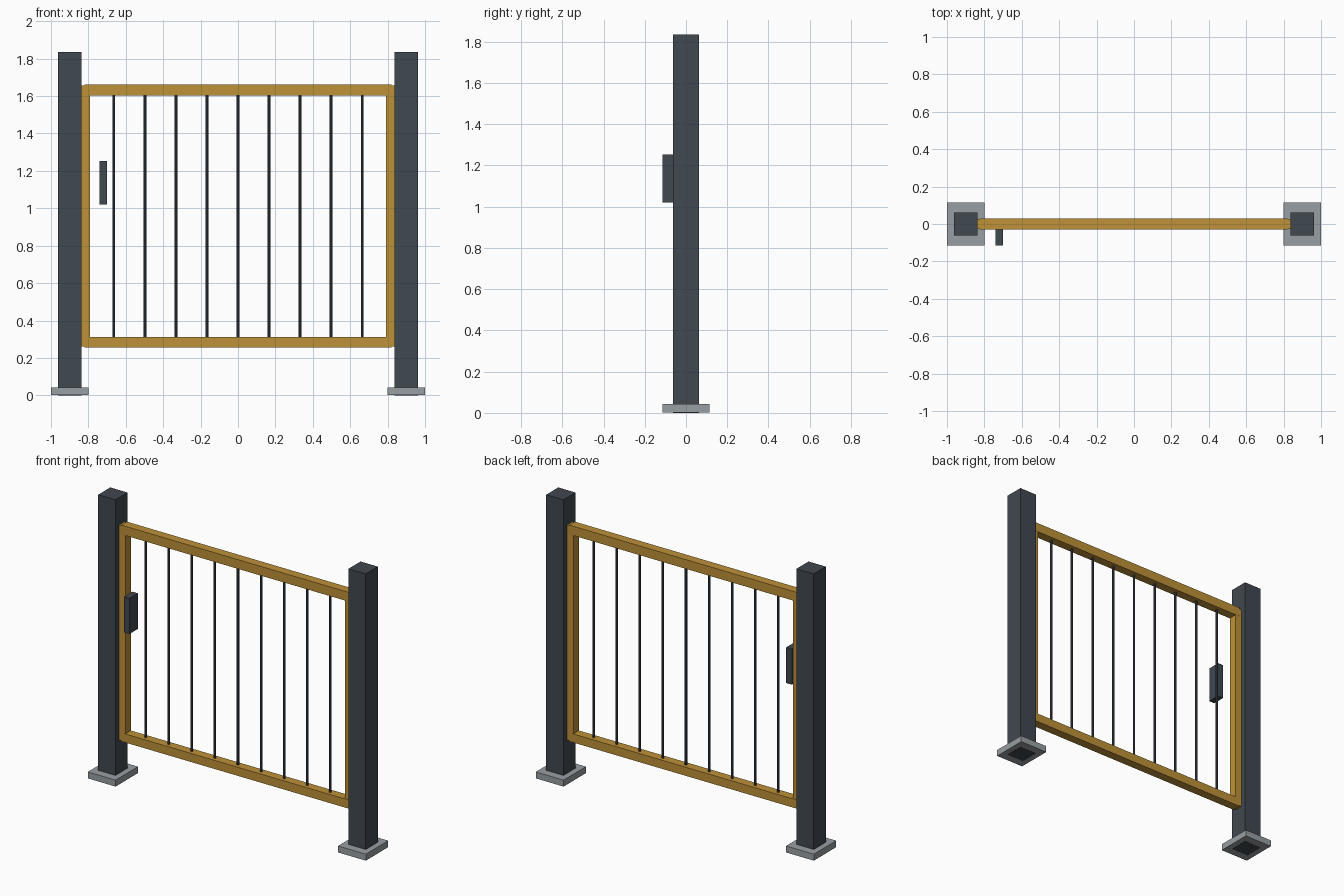
import bpy
import bmesh
from mathutils import Matrix

if "Cube" in bpy.data.objects:
    bpy.data.objects.remove(bpy.data.objects["Cube"], do_unlink=True)


def material(name, rgb):
    mat = bpy.data.materials.new(name)
    mat.use_nodes = True
    mat.diffuse_color = (*rgb, 1)
    mat.node_tree.nodes["Principled BSDF"].inputs["Base Color"].default_value = (*rgb, 1)
    return mat


charcoal = material("charcoal", (0.051, 0.065, 0.08))
gold = material("golden_brown", (0.515, 0.285, 0.04))
grey = material("light_grey", (0.31, 0.345, 0.36))


def finish(bm, name, mat):
    mesh = bpy.data.meshes.new(name)
    bm.to_mesh(mesh)
    bm.free()
    mesh.materials.append(mat)
    obj = bpy.data.objects.new(name, mesh)
    bpy.context.collection.objects.link(obj)
    return obj


def box(name, mat, x, y, z):
    """Box between the (low, high) limits on each axis."""
    limits = (x, y, z)
    centre = [(lo + hi) / 2 for lo, hi in limits]
    size = [hi - lo for lo, hi in limits]
    bm = bmesh.new()
    bmesh.ops.create_cube(bm, size=1, matrix=Matrix.Translation(centre) @ Matrix.Diagonal((*size, 1)))
    return finish(bm, name, mat)


def rod(name, mat, x, z, radius):
    bm = bmesh.new()
    bmesh.ops.create_cone(bm, cap_ends=True, segments=8, radius1=radius, radius2=radius,
                          depth=z[1] - z[0], matrix=Matrix.Translation((x, 0, sum(z) / 2)))
    return finish(bm, name, mat)


# Posts, base plates and upright frame sides
depth = (-0.029, 0.029)
for side, s in (("left", 1), ("right", -1)):
    def span(a, b):
        return tuple(sorted((s * a, s * b)))
    box(side + "_post", charcoal, span(0.838, 0.962), (-0.062, 0.062), (0, 1.835))
    box(side + "_base_plate", grey, span(0.8, 1), (-0.115, 0.115), (0.001, 0.043))
    box(side + "_frame_stile", gold, span(0.791, 0.848), (-0.028, 0.028), (0.262, 1.657))

# Horizontal frame rails
box("top_rail", gold, (-0.82, 0.82), depth, (1.603, 1.663))
box("bottom_rail", gold, (-0.82, 0.82), depth, (0.257, 0.313))

# Evenly spaced thin bars
for i in range(9):
    rod(f"bar_{i + 1}", charcoal, (i - 4) * 0.166, (0.285, 1.63), 0.0075)

# Latch handle in front of the gate
box("latch_handle", charcoal, (-0.74, -0.7), (-0.115, -0.03), (1.02, 1.252))
